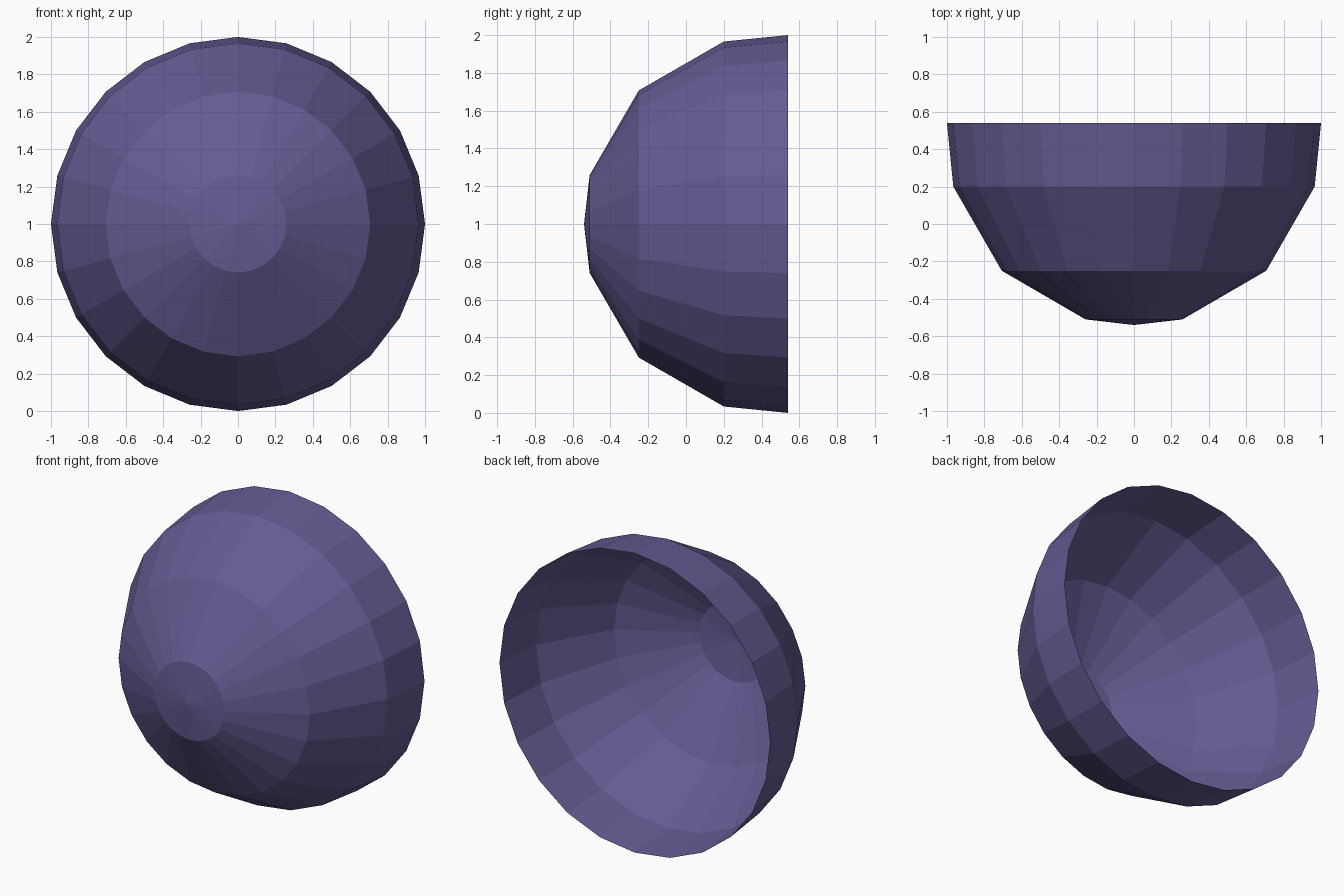
import bpy, bmesh
from math import sin, cos, radians

if "Cube" in bpy.data.objects:
    bpy.data.objects.remove(bpy.data.objects["Cube"])

SIDES = 24
# Bowl profile: (y, radius), from the open rim to the ring around the tip
PROFILE = [(0.54, 1.0), (0.20, 0.966), (-0.25, 0.707), (-0.51, 0.259)]
TIP_Y = -0.54
CENTRE_Z = 1.0

bm = bmesh.new()

# Rings around the y axis
rings = []
for y, r in PROFILE:
    ring = []
    for i in range(SIDES):
        a = radians(360 * i / SIDES)
        ring.append(bm.verts.new((r * cos(a), y, CENTRE_Z + r * sin(a))))
    rings.append(ring)

# Side walls
for a, b in zip(rings, rings[1:]):
    for i in range(SIDES):
        j = (i + 1) % SIDES
        bm.faces.new((a[i], a[j], b[j], b[i]))

# Shallow pointed cap at the front
tip = bm.verts.new((0, TIP_Y, CENTRE_Z))
last = rings[-1]
for i in range(SIDES):
    bm.faces.new((last[i], last[(i + 1) % SIDES], tip))

# Face outwards: the cap must look towards -y
bm.normal_update()
if tip.normal.y > 0:
    bmesh.ops.reverse_faces(bm, faces=bm.faces[:])

mesh = bpy.data.meshes.new("bowl_shell")
bm.to_mesh(mesh)
bm.free()
bowl = bpy.data.objects.new("bowl_shell", mesh)
bpy.context.collection.objects.link(bowl)

# Muted purple
mat = bpy.data.materials.new("muted_purple")
mat.diffuse_color = (0.13, 0.105, 0.29, 1)
mat.use_nodes = True
mat.node_tree.nodes["Principled BSDF"].inputs["Base Color"].default_value = mat.diffuse_color
mesh.materials.append(mat)
